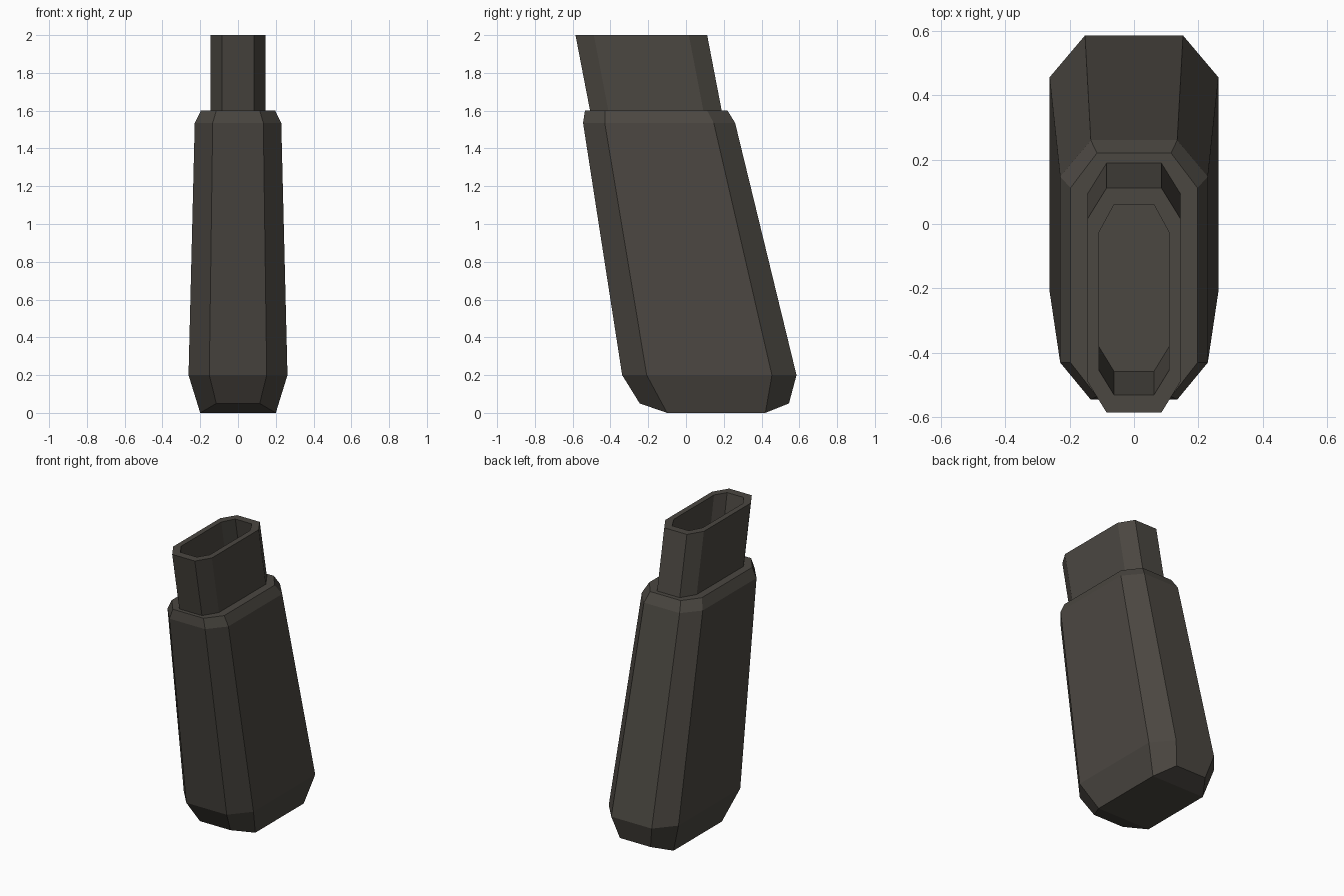
import bpy, bmesh

if "Cube" in bpy.data.objects:
    bpy.data.objects.remove(bpy.data.objects["Cube"])

mat = bpy.data.materials.new("dark grey brown")
mat.diffuse_color = (0.07, 0.063, 0.053, 1)
mat.use_nodes = True
mat.node_tree.nodes["Principled BSDF"].inputs["Base Color"].default_value = mat.diffuse_color


def ring(bm, hx, ix, y0, c0, c1, y1, z, z_end=None):
    """Octagon: half width, half end width, front/back ends and corner starts."""
    ze = z if z_end is None else z_end
    pts = [(-ix, y0, ze), (ix, y0, ze), (hx, c0, z), (hx, c1, z),
           (ix, y1, ze), (-ix, y1, ze), (-hx, c1, z), (-hx, c0, z)]
    return [bm.verts.new(p) for p in pts]


def bridge(bm, a, b):
    for i in range(8):
        j = (i + 1) % 8
        bm.faces.new((a[i], a[j], b[j], b[i]))


def finish(bm, name):
    bmesh.ops.recalc_face_normals(bm, faces=bm.faces)
    me = bpy.data.meshes.new(name)
    bm.to_mesh(me)
    bm.free()
    me.materials.append(mat)
    bpy.context.collection.objects.link(bpy.data.objects.new(name, me))


# Leaning body with a bevelled foot and shoulder
bm = bmesh.new()
rings = [
    ring(bm, 0.20, 0.115, -0.245, -0.10, 0.42, 0.545, 0.0, 0.05),
    ring(bm, 0.262, 0.152, -0.338, -0.208, 0.455, 0.585, 0.2),
    ring(bm, 0.229, 0.134, -0.545, -0.43, 0.147, 0.26, 1.535),
    ring(bm, 0.197, 0.115, -0.535, -0.43, 0.112, 0.22, 1.6),
]
for a, b in zip(rings, rings[1:]):
    bridge(bm, a, b)
foot = rings[0]
for idx in ((0, 1, 2, 7), (7, 2, 3, 6), (6, 3, 4, 5)):
    bm.faces.new([foot[i] for i in idx])
bm.faces.new(rings[-1])
finish(bm, "body")

# Hollow neck, its floor is the top of the body
bm = bmesh.new()
s = 0.077
outer = (-0.585, -0.488, 0.015, 0.112)
inner = (-0.53, -0.455, -0.025, 0.06)
loops = [
    ring(bm, 0.145, 0.085, *[y + s for y in outer], 1.6),
    ring(bm, 0.145, 0.085, *outer, 2.0),
    ring(bm, 0.108, 0.062, *inner, 2.0),
    ring(bm, 0.108, 0.062, *[y + s * 0.95 for y in inner], 1.6),
]
for a, b in zip(loops, loops[1:] + loops[:1]):
    bridge(bm, a, b)
finish(bm, "neck")
